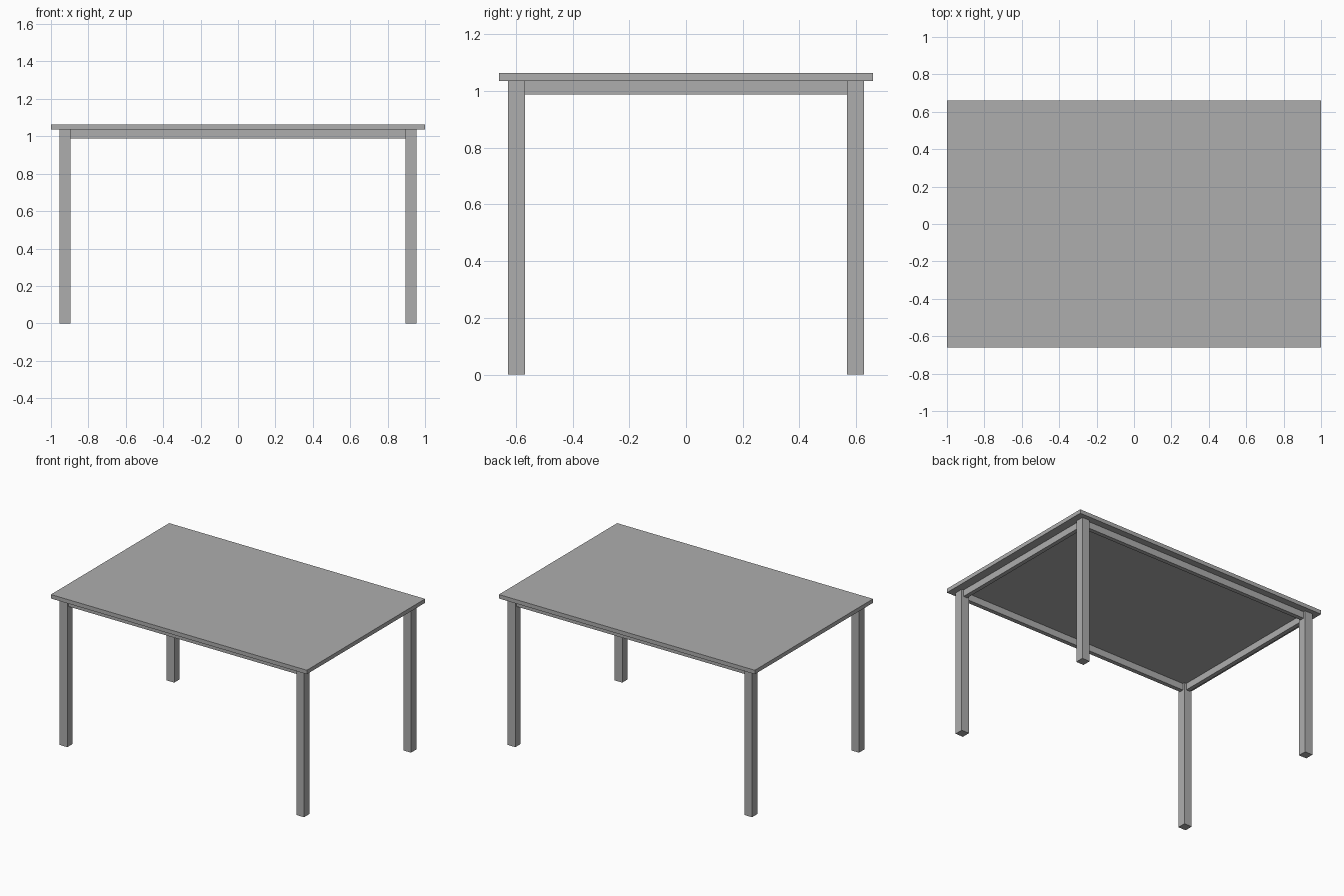
import bpy

if "Cube" in bpy.data.objects:
    bpy.data.objects.remove(bpy.data.objects["Cube"])

# mid grey finish shared by all parts
grey = bpy.data.materials.new("mid_grey")
grey.diffuse_color = (0.42, 0.42, 0.42, 1)
grey.use_nodes = True
grey.node_tree.nodes["Principled BSDF"].inputs["Base Color"].default_value = grey.diffuse_color


def box(name, size, centre):
    bpy.ops.mesh.primitive_cube_add(size=1, location=centre)
    ob = bpy.context.object
    ob.name = name
    ob.scale = size
    bpy.ops.object.transform_apply(location=False, rotation=False, scale=True)
    ob.data.materials.append(grey)
    return ob


TOP_Z, UNDER_Z, RAIL_Z = 1.063, 1.035, 0.988
LEG_X, LEG_Y, LEG = 0.925, 0.597, 0.06
RAIL = 0.03

# tabletop
box("tabletop", (2.0, 1.32, TOP_Z - UNDER_Z), (0, 0, (TOP_Z + UNDER_Z) / 2))

# four square legs
for sx, side in ((-1, "left"), (1, "right")):
    for sy, end in ((-1, "front"), (1, "back")):
        box(f"{end}_{side}_leg", (LEG, LEG, UNDER_Z),
            (sx * LEG_X, sy * LEG_Y, UNDER_Z / 2))

# apron rails between the legs
rail_h = UNDER_Z - RAIL_Z
rail_z = (UNDER_Z + RAIL_Z) / 2
for s, end, side in ((-1, "front", "left"), (1, "back", "right")):
    box(f"{end}_rail", (2 * LEG_X - LEG, RAIL, rail_h), (0, s * LEG_Y, rail_z))
    box(f"{side}_rail", (RAIL, 2 * LEG_Y - LEG, rail_h), (s * LEG_X, 0, rail_z))
